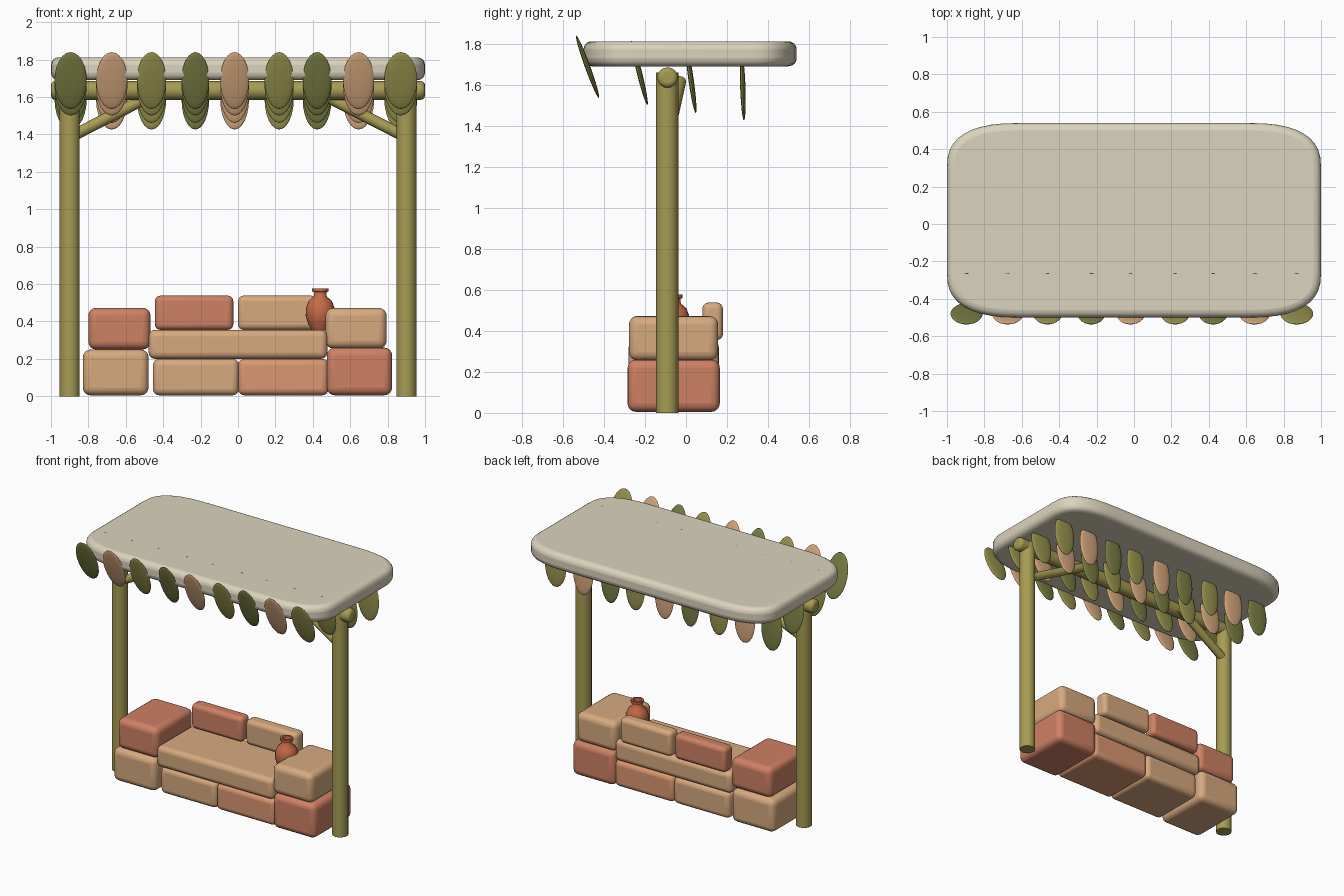
import bpy, bmesh, math
from mathutils import Vector

if "Cube" in bpy.data.objects:
    bpy.data.objects.remove(bpy.data.objects["Cube"])


def material(name, r, g, b):
    m = bpy.data.materials.new(name)
    m.diffuse_color = tuple((c / 255) ** 2.2 for c in (r, g, b)) + (1,)
    m.use_nodes = True
    m.node_tree.nodes["Principled BSDF"].inputs["Base Color"].default_value = m.diffuse_color
    return m


CREAM = material("cream", 218, 210, 188)
WOOD = material("wood", 165, 154, 84)
GREEN = material("green", 122, 126, 70)
OLIVE = material("olive", 152, 148, 80)
TAN = material("tan", 214, 168, 126)
RED = material("terracotta", 205, 128, 100)
PEACH = material("peach", 217, 150, 112)
CLAY = material("clay", 196, 106, 72)


def finish(name, bm, mat, angle=35):
    bmesh.ops.recalc_face_normals(bm, faces=bm.faces)
    me = bpy.data.meshes.new(name)
    bm.to_mesh(me)
    bm.free()
    me.materials.append(mat)
    ob = bpy.data.objects.new(name, me)
    bpy.context.collection.objects.link(ob)
    bpy.ops.object.select_all(action='DESELECT')
    ob.select_set(True)
    bpy.context.view_layer.objects.active = ob
    bpy.ops.object.shade_smooth_by_angle(angle=math.radians(angle))
    return ob


def bevel(ob, width, segments, limit=40):
    mod = ob.modifiers.new("rounding", 'BEVEL')
    mod.width, mod.segments = width, segments
    mod.limit_method = 'ANGLE'
    mod.angle_limit = math.radians(limit)


def block(name, x0, x1, y0, y1, z0, z1, mat, r=0.035):
    bm = bmesh.new()
    bmesh.ops.create_cube(bm, size=1)
    for v in bm.verts:
        v.co = Vector(((x0 + x1) / 2 + v.co.x * (x1 - x0),
                       (y0 + y1) / 2 + v.co.y * (y1 - y0),
                       (z0 + z1) / 2 + v.co.z * (z1 - z0)))
    bevel(finish(name, bm, mat), r, 4)


def pole(name, a, b, r, sides=14, rounding=0):
    a, b = Vector(a), Vector(b)
    bm = bmesh.new()
    bmesh.ops.create_cone(bm, cap_ends=True, segments=sides, radius1=r, radius2=r, depth=(b - a).length)
    bm.transform((b - a).to_track_quat('Z', 'Y').to_matrix().to_4x4())
    bmesh.ops.translate(bm, vec=(a + b) / 2, verts=bm.verts)
    ob = finish(name, bm, WOOD)
    if rounding:
        bevel(ob, rounding, 3)


# Canopy slab with soft superellipse corners
bm = bmesh.new()
outline = []
n, e = 10, 2 / 2.6
for sx, sy in ((1, 1), (-1, 1), (-1, -1), (1, -1)):
    corner = []
    for i in range(n + 1):
        t = i / n * math.pi / 2
        c, s = max(math.cos(t), 0) ** e, math.sin(t) ** e
        corner.append((sx * (0.6 + 0.4 * c), 0.02 + sy * (0.28 + 0.24 * s)))
    outline += corner if sx * sy > 0 else corner[::-1]
face = bm.faces.new([bm.verts.new((x, y, 1.69)) for x, y in outline])
ext = bmesh.ops.extrude_face_region(bm, geom=[face])
bmesh.ops.translate(bm, vec=(0, 0, 0.122), verts=[g for g in ext["geom"] if isinstance(g, bmesh.types.BMVert)])
bevel(finish("canopy", bm, CREAM), 0.04, 4, 60)

# Four rows of hanging leaves: y, z, tilt in degrees
rows = [(-0.48, 1.688, 20), (-0.227, 1.658, 14), (0.025, 1.622, 8), (0.277, 1.588, 2)]
leaf_x = [-0.895, -0.675, -0.462, -0.228, -0.018, 0.22, 0.423, 0.645, 0.87]
leaf_w = [0.086, 0.084, 0.078, 0.074, 0.077, 0.078, 0.077, 0.083, 0.088]
for j, (y, z, tilt) in enumerate(rows):
    for i, (x, w) in enumerate(zip(leaf_x, leaf_w)):
        bm = bmesh.new()
        bmesh.ops.create_uvsphere(bm, u_segments=16, v_segments=12, radius=1)
        bmesh.ops.scale(bm, vec=(w, 0.013, 0.162), verts=bm.verts)
        ob = finish(f"leaf_{j + 1}_{i + 1}", bm, (GREEN, TAN, OLIVE)[i % 3], 60)
        ob.location = (x, y, z)
        ob.rotation_euler = (math.radians(tilt), 0, 0)

# Timber frame
pole("top_beam", (-1, -0.09, 1.635), (1, -0.09, 1.635), 0.05, 16, 0.022)
for side, s in (("left", -1), ("right", 1)):
    pole(side + "_post", (s * 0.9, -0.092, 0), (s * 0.9, -0.092, 1.66), 0.055)
    pole(side + "_brace", (s * 0.89, -0.08, 1.39), (s * 0.45, -0.03, 1.615), 0.031, 12)

# Bench of stacked rounded blocks
block("left_base", -0.455, 0.005, -0.265, 0.15, 0.005, 0.2, TAN)
block("right_base", 0.0, 0.485, -0.265, 0.15, 0.005, 0.2, PEACH)
block("seat", -0.478, 0.478, -0.28, 0.16, 0.2, 0.355, TAN)
block("left_arm_lower", -0.83, -0.478, -0.285, 0.165, 0.005, 0.25, TAN, 0.042)
block("left_arm_upper", -0.8, -0.468, -0.278, 0.157, 0.25, 0.473, RED, 0.042)
block("right_arm_lower", 0.475, 0.824, -0.285, 0.165, 0.005, 0.26, RED, 0.042)
block("right_arm_upper", 0.468, 0.795, -0.278, 0.157, 0.255, 0.472, TAN, 0.042)
block("left_back_cushion", -0.445, -0.025, 0.08, 0.18, 0.355, 0.538, RED, 0.03)
block("right_back_cushion", 0.0, 0.42, 0.08, 0.18, 0.355, 0.538, TAN, 0.03)

# Vase turned from a profile
profile = [(0, 0.352), (0.045, 0.352), (0.066, 0.39), (0.078, 0.43), (0.077, 0.47), (0.062, 0.51),
           (0.035, 0.533), (0.032, 0.557), (0.044, 0.56), (0.044, 0.577), (0.03, 0.577), (0.026, 0.535), (0, 0.53)]
bm = bmesh.new()
vs = [bm.verts.new((0.44 + r, -0.06, z)) for r, z in profile]
es = [bm.edges.new(p) for p in zip(vs, vs[1:])]
bmesh.ops.spin(bm, geom=vs + es, cent=(0.44, -0.06, 0), axis=(0, 0, 1), angle=math.tau, steps=24)
bmesh.ops.remove_doubles(bm, verts=bm.verts, dist=0.0005)
finish("vase", bm, CLAY, 45)
